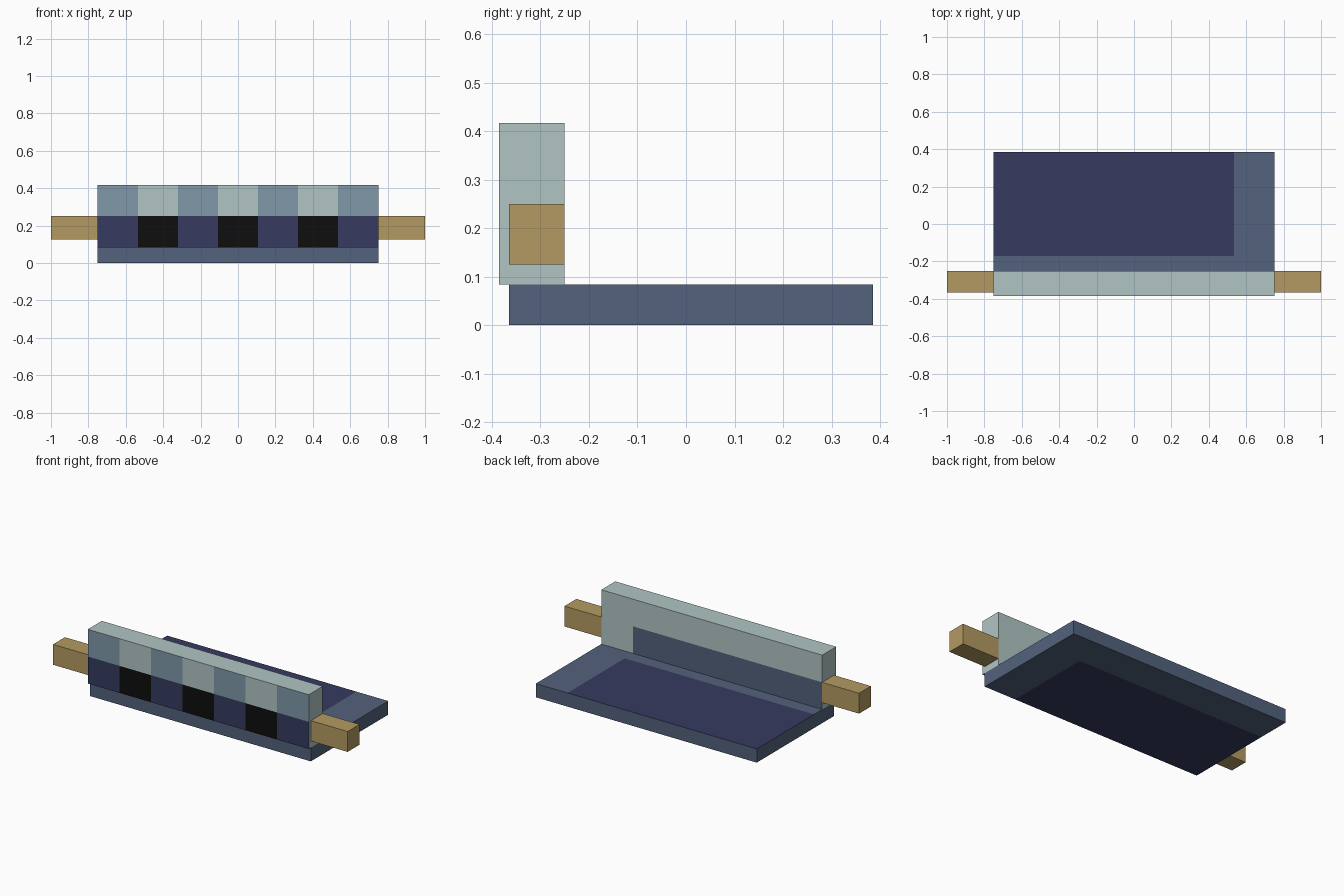
import bpy
import bmesh

if "Cube" in bpy.data.objects:
    bpy.data.objects.remove(bpy.data.objects["Cube"])


def material(name, hex_code):
    def linear(c):
        return c / 12.92 if c <= 0.04045 else ((c + 0.055) / 1.055) ** 2.4
    m = bpy.data.materials.new(name)
    rgb = [linear(int(hex_code[i:i + 2], 16) / 255) for i in (0, 2, 4)]
    m.diffuse_color = (*rgb, 1)
    m.use_nodes = True
    m.node_tree.nodes["Principled BSDF"].inputs["Base Color"].default_value = m.diffuse_color
    return m


slate = material("slate blue", "53627D")
navy = material("navy", "363B60")
pale = material("pale grey green", "B0C5C4")
steel = material("steel blue", "8099A9")
black = material("black", "0E0E0E")
tan = material("tan", "B39A62")


def box(name, lo, hi, mats, cuts=(), rule=None):
    """Box from corner to corner, sliced at (axis, position), coloured by rule(centre, normal)."""
    bm = bmesh.new()
    bmesh.ops.create_cube(bm, size=1)
    for v in bm.verts:
        for i in range(3):
            v.co[i] = lo[i] + (v.co[i] + 0.5) * (hi[i] - lo[i])
    for axis, pos in cuts:
        normal = [float(i == axis) for i in range(3)]
        bmesh.ops.bisect_plane(bm, geom=bm.verts[:] + bm.edges[:] + bm.faces[:],
                               plane_co=[n * pos for n in normal], plane_no=normal)
    bm.normal_update()
    mesh = bpy.data.meshes.new(name)
    for m in mats:
        mesh.materials.append(m)
    if rule:
        for f in bm.faces:
            f.material_index = mats.index(rule(f.calc_center_median(), f.normal))
    bm.to_mesh(mesh)
    bm.free()
    obj = bpy.data.objects.new(name, mesh)
    bpy.context.collection.objects.link(obj)
    return obj


W = 0.75                # half width of the slab and the wall
PANEL_X = 0.535         # right limit of the painted panels
SPLIT_Z = 0.25          # height where the wall changes colour


# Base slab: navy panels on the top and the underside
def slab_rule(c, n):
    if c.x < PANEL_X and ((n.z > 0.5 and c.y > -0.17) or (n.z < -0.5 and c.y < 0.18)):
        return navy
    return slate


box("base_slab", (-W, -0.365, 0), (W, 0.385, 0.084), [slate, navy],
    [(0, PANEL_X), (1, -0.17), (1, 0.18)], slab_rule)


# Upright wall: seven striped columns on the front, one slate panel on the back
def wall_rule(c, n):
    low = c.z < SPLIT_Z
    if n.y < -0.5:
        even = int((c.x + W) / (2 * W / 7)) % 2 == 0
        if low:
            return navy if even else black
        return steel if even else pale
    if n.y > 0.5 and low and c.x < PANEL_X:
        return slate
    return pale


stripes = [(0, -W + 2 * W * i / 7) for i in range(1, 7)]
box("upright_wall", (-W, -0.385, 0.084), (W, -0.25, 0.417),
    [pale, steel, navy, black, slate], stripes + [(2, SPLIT_Z)], wall_rule)

# Side arms
for side, x0, x1 in (("left", -1, -W), ("right", W, 1)):
    box(side + "_arm", (x0, -0.365, 0.125), (x1, -0.25, 0.25), [tan])
